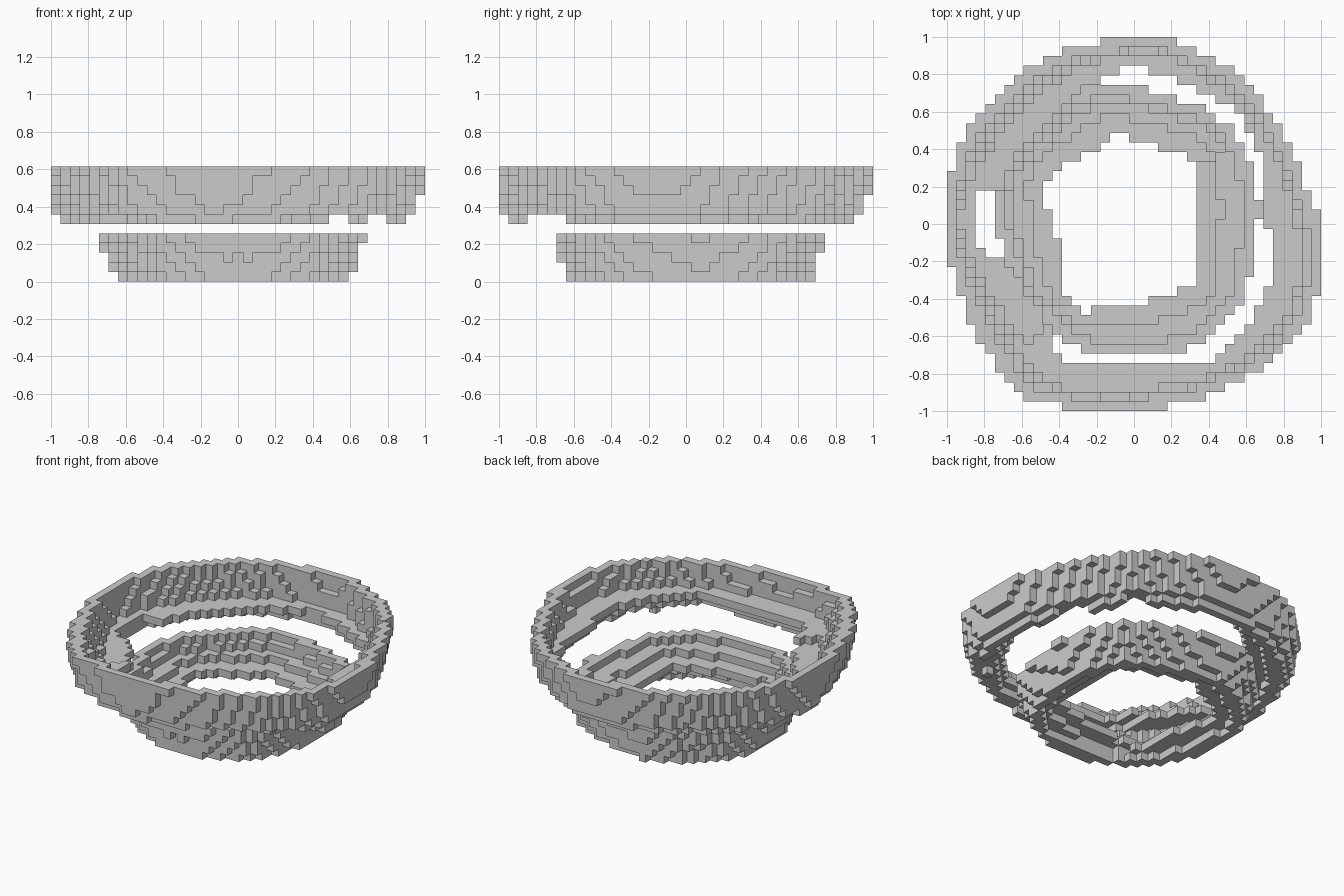
import bpy, bmesh, math

if "Cube" in bpy.data.objects:
    bpy.data.objects.remove(bpy.data.objects["Cube"])

N = 39                # cells across the longest side
V = 2 / N             # cell size

# Outlines (x, y): widest and narrowest edge of each stepped ring
UPPER_OUT = [(0.05, 1.01), (0.23, 0.97), (0.45, 0.86), (0.64, 0.73), (0.73, 0.58), (0.84, 0.38),
             (0.94, 0.14), (0.98, 0.06), (1.01, -0.15), (0.98, -0.37), (0.91, -0.55), (0.72, -0.75),
             (0.5, -0.87), (0.12, -0.98), (-0.12, -1.03), (-0.38, -0.98), (-0.6, -0.91),
             (-0.75, -0.74), (-0.88, -0.5), (-0.98, -0.21), (-1.03, 0.03), (-0.98, 0.27),
             (-0.91, 0.46), (-0.77, 0.66), (-0.58, 0.81), (-0.38, 0.92), (-0.12, 0.98)]
UPPER_IN = [(0.0, 0.85), (0.07, 0.82), (0.25, 0.76), (0.4, 0.68), (0.55, 0.61), (0.63, 0.52),
            (0.66, 0.4), (0.69, 0.0), (0.74, -0.1), (0.74, -0.28), (0.64, -0.48), (0.55, -0.6),
            (0.43, -0.74), (0.2, -0.74), (0.0, -0.74), (-0.2, -0.74), (-0.38, -0.74),
            (-0.42, -0.64), (-0.48, -0.46), (-0.62, -0.3), (-0.73, -0.18), (-0.85, -0.1),
            (-0.85, 0.15), (-0.72, 0.2), (-0.6, 0.38), (-0.48, 0.53), (-0.33, 0.66), (-0.18, 0.78)]
LOWER_OUT = [(-0.2, 0.75), (-0.03, 0.73), (0.18, 0.68), (0.3, 0.64), (0.4, 0.6), (0.52, 0.52),
             (0.6, 0.4), (0.65, 0.17), (0.68, 0.08), (0.65, 0.0), (0.63, -0.2), (0.55, -0.45),
             (0.4, -0.6), (0.2, -0.69), (0.0, -0.7), (-0.2, -0.69), (-0.4, -0.6), (-0.57, -0.43),
             (-0.69, -0.18), (-0.74, 0.0), (-0.74, 0.18), (-0.65, 0.4), (-0.5, 0.55), (-0.35, 0.68)]
LOWER_IN = [(-0.1, 0.49), (0.02, 0.43), (0.18, 0.39), (0.33, 0.34), (0.33, 0.17), (0.33, 0.0),
            (0.33, -0.17), (0.33, -0.33), (0.15, -0.37), (0.02, -0.43), (-0.2, -0.45),
            (-0.25, -0.48), (-0.33, -0.43), (-0.38, -0.28), (-0.4, -0.1), (-0.44, 0.08),
            (-0.49, 0.13), (-0.47, 0.2), (-0.38, 0.3), (-0.2, 0.41)]


def radius_function(points):
    """Radius of a star-shaped outline at any angle."""
    polar = sorted((math.atan2(y, x), math.hypot(x, y)) for x, y in points)
    a0, r0 = polar[0]
    a1, r1 = polar[-1]
    polar = [(a1 - math.tau, r1)] + polar + [(a0 + math.tau, r0)]

    def radius(angle):
        for (a, r), (b, s) in zip(polar, polar[1:]):
            if a <= angle <= b:
                return r + (s - r) * (angle - a) / max(b - a, 1e-9)
    return radius


def ring_cells(outer, inner, base, scales, low, high, skip):
    """Cells of a flaring ring. The ledge sits one layer higher on the
    front right side, so each side has its own wall blend per layer."""
    out_r, in_r = radius_function(outer), radius_function(inner)
    cells = set()
    for k, scale in enumerate(scales):
        for i in range(N):
            for j in range(N):
                x, y = -1 + (i + 0.5) * V, -1 + (j + 0.5) * V
                a, r = math.atan2(y, x), math.hypot(x, y)
                blend = (high if x - y > 0.1 * r else low)[k]
                ro, ri = out_r(a), in_r(a)
                edge = ro * scale
                hole = min(ri + (ro - ri) * blend, edge - 0.065)
                if hole <= r <= edge and not skip(k, x, y):
                    cells.add((i, j, base + k))
    return cells


def build_cells(name, cells, material):
    """Join cells into one blocky surface, outside faces only."""
    bm = bmesh.new()
    verts = {}

    def vert(p):
        if p not in verts:
            verts[p] = bm.verts.new((-1 + p[0] * V, -1 + p[1] * V, p[2] * V))
        return verts[p]

    for c in sorted(cells):
        for axis in range(3):
            u, w = (axis + 1) % 3, (axis + 2) % 3
            for side in (0, 1):
                n = list(c)
                n[axis] += 2 * side - 1
                if tuple(n) in cells:
                    continue
                loop = []
                for du, dw in ((0, 0), (1, 0), (1, 1), (0, 1)):
                    p = list(c)
                    p[axis] += side
                    p[u] += du
                    p[w] += dw
                    loop.append(vert(tuple(p)))
                bm.faces.new(loop if side else loop[::-1])
    mesh = bpy.data.meshes.new(name)
    bm.to_mesh(mesh)
    bm.free()
    mesh.materials.append(material)
    bpy.context.collection.objects.link(bpy.data.objects.new(name, mesh))


grey = bpy.data.materials.new("grey")
grey.diffuse_color = (0.6, 0.6, 0.6, 1)
grey.use_nodes = True
grey.node_tree.nodes["Principled BSDF"].inputs["Base Color"].default_value = grey.diffuse_color

# Lower ring: five layers with a raised floor ledge
lower = ring_cells(LOWER_OUT, LOWER_IN, 0, (0.89, 0.925, 0.95, 0.975, 1.0),
                   (0.4, 0.0, 0.4, 0.65, 0.8), (0.6, 0.3, 0.0, 0.38, 0.75),
                   lambda k, x, y: False)
build_cells("lower_ring", lower, grey)


# Upper ring: six layers, with breaks in the lowest one
def lip_breaks(k, x, y):
    return k == 0 and (0.49 < x < 0.59 or 0.69 < x < 0.79 or -0.85 < y < -0.64)


upper = ring_cells(UPPER_OUT, UPPER_IN, 6, (0.91, 0.952, 0.964, 0.976, 0.988, 1.0),
                   (0.4, 0.0, 0.5, 0.6, 0.68, 0.76), (0.5, 0.2, 0.0, 0.55, 0.65, 0.76),
                   lip_breaks)
build_cells("upper_ring", upper, grey)
